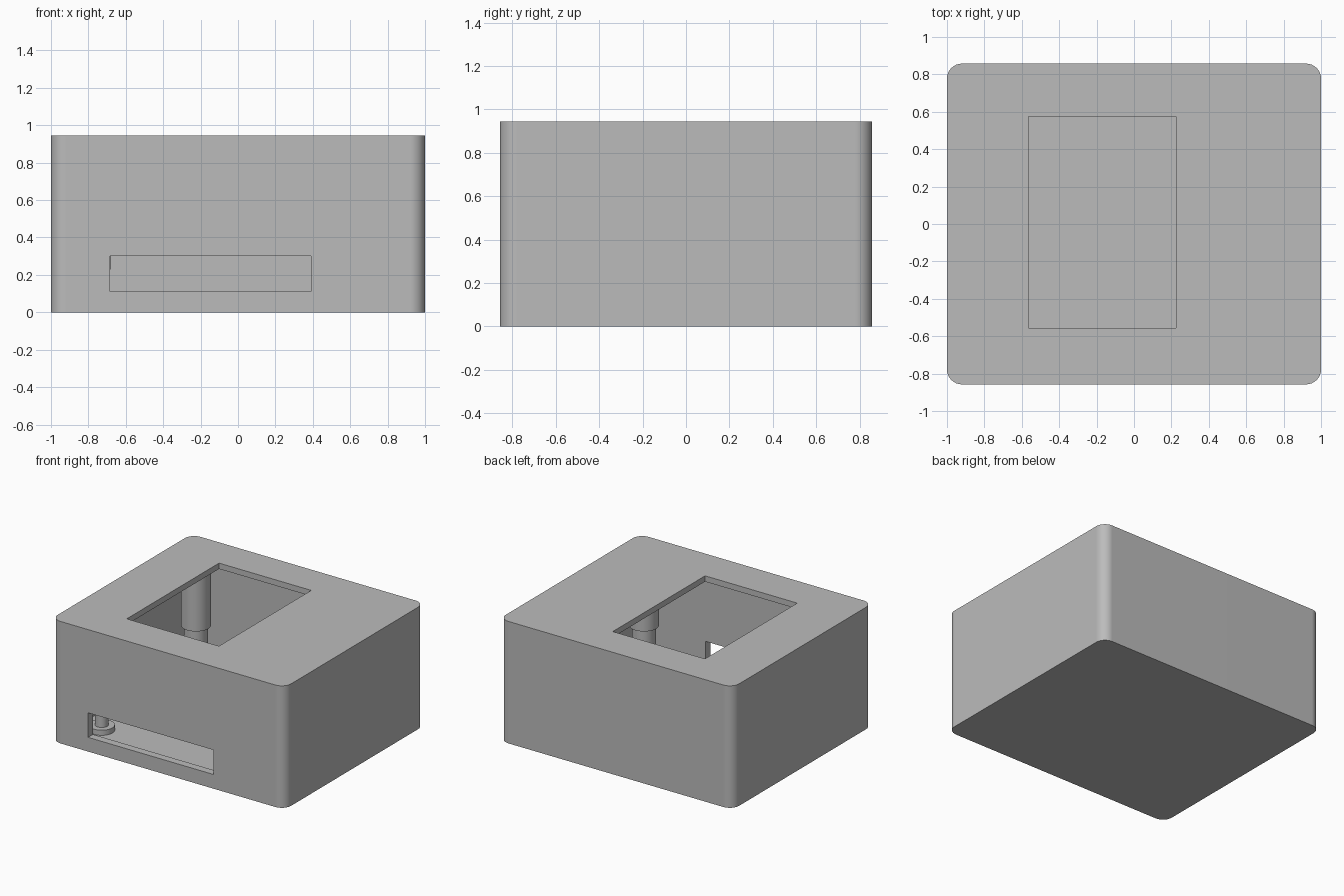
import bpy, bmesh, math
from mathutils import Vector

cube = bpy.data.objects.get("Cube")
if cube:
    bpy.data.objects.remove(cube, do_unlink=True)

grey = bpy.data.materials.new("plain grey")
GREY = (0.5, 0.5, 0.5, 1)
grey.diffuse_color = GREY
grey.use_nodes = True
grey.node_tree.nodes["Principled BSDF"].inputs["Base Color"].default_value = GREY

WIDTH, DEPTH, HEIGHT = 2.0, 1.715, 0.945
WALL, FLOOR, LID = 0.06, 0.04, 0.045


def add_object(name, bm):
    bmesh.ops.recalc_face_normals(bm, faces=bm.faces)
    mesh = bpy.data.meshes.new(name)
    bm.to_mesh(mesh)
    bm.free()
    mesh.materials.append(grey)
    ob = bpy.data.objects.new(name, mesh)
    bpy.context.collection.objects.link(ob)
    return ob


def smooth(ob):
    bpy.ops.object.select_all(action='DESELECT')
    ob.select_set(True)
    bpy.context.view_layer.objects.active = ob
    bpy.ops.object.shade_smooth_by_angle(angle=math.radians(30))


def box(name, low, high, radius=0):
    """Box between two corners, with optional rounded upright edges."""
    low, high = Vector(low), Vector(high)
    bm = bmesh.new()
    bmesh.ops.create_cube(bm, size=1)
    for v in bm.verts:
        v.co = (low + high) / 2 + v.co * (high - low)
    if radius:
        upright = [e for e in bm.edges
                   if abs(e.verts[0].co.z - e.verts[1].co.z) > 0.01]
        bmesh.ops.bevel(bm, geom=upright, offset=radius, segments=8,
                        profile=0.5, affect='EDGES')
    return add_object(name, bm)


def cut(ob, cutter):
    mod = ob.modifiers.new("cut", 'BOOLEAN')
    mod.operation = 'DIFFERENCE'
    mod.solver = 'EXACT'
    mod.object = cutter
    bpy.context.view_layer.objects.active = ob
    bpy.ops.object.modifier_apply(modifier=mod.name)
    bpy.data.objects.remove(cutter, do_unlink=True)


def turned(name, x, y, profile, sides=32):
    """Closed turned post from (radius, height) steps."""
    bm = bmesh.new()
    rings = []
    for r, z in profile:
        rings.append([bm.verts.new((x + r * math.cos(a), y + r * math.sin(a), z))
                      for a in (math.tau * i / sides for i in range(sides))])
    for lower, upper in zip(rings, rings[1:]):
        for i in range(sides):
            j = (i + 1) % sides
            bm.faces.new((lower[i], lower[j], upper[j], upper[i]))
    bm.faces.new(rings[0])
    bm.faces.new(rings[-1])
    ob = add_object(name, bm)
    smooth(ob)
    return ob


# Hollow case with rounded upright corners
hx, hy = WIDTH / 2, DEPTH / 2
case = box("case", (-hx, -hy, 0), (hx, hy, HEIGHT), 0.08)
cut(case, box("cavity", (WALL - hx, WALL - hy, FLOOR),
              (hx - WALL, hy - WALL, HEIGHT - LID), 0.03))

# Screen window in the lid and connector slot in the front
cut(case, box("window", (-0.565, -0.555, HEIGHT - 0.1), (0.225, 0.575, HEIGHT + 0.1)))
cut(case, box("slot", (-0.685, -hy - 0.1, 0.11), (0.39, -hy + 0.1, 0.3)))
smooth(case)
weighted = case.modifiers.new("flat panels", 'WEIGHTED_NORMAL')
weighted.keep_sharp = True

# Screw posts: a foot and pin on the floor, a stepped post under the lid
PX, PY = 0.764, 0.577
for side, sx in (("right", -1), ("left", 1)):
    for end, sy in (("front", -1), ("back", 1)):
        x, y = sx * PX, sy * PY
        turned(f"{end}_{side}_foot", x, y,
               [(0.092, FLOOR - 0.01), (0.092, 0.08), (0.047, 0.08), (0.047, 0.24)])
        turned(f"{end}_{side}_post", x, y,
               [(0.083, 0.23), (0.083, 0.41), (0.105, 0.41), (0.105, HEIGHT - LID + 0.01)])
